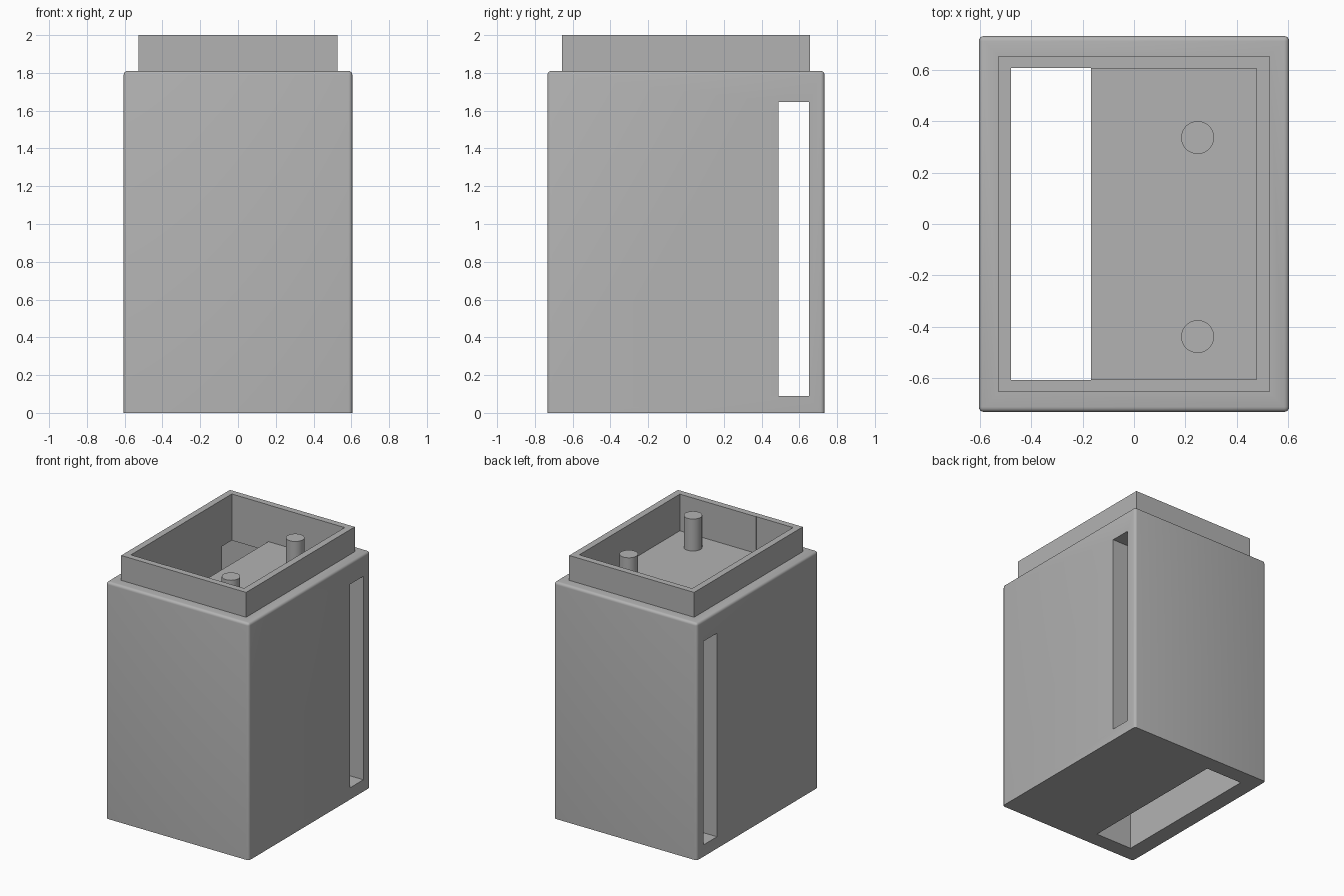
import bpy
import bmesh
from mathutils import Vector

if "Cube" in bpy.data.objects:
    bpy.data.objects.remove(bpy.data.objects["Cube"], do_unlink=True)

# Single grey plastic
grey = bpy.data.materials.new("light_grey_plastic")
grey.use_nodes = True
colour = (0.45, 0.45, 0.45, 1)
grey.diffuse_color = colour
grey.node_tree.nodes["Principled BSDF"].inputs["Base Color"].default_value = colour


def link(name, bm):
    mesh = bpy.data.meshes.new(name)
    bm.to_mesh(mesh)
    bm.free()
    mesh.materials.append(grey)
    ob = bpy.data.objects.new(name, mesh)
    bpy.context.collection.objects.link(ob)
    return ob


def box(name, x, y, z, radius=0):
    """Box from (min, max) spans; radius rounds every edge except the base."""
    bm = bmesh.new()
    bmesh.ops.create_cube(bm, size=1)
    for v in bm.verts:
        v.co = Vector([s[0] if c < 0 else s[1] for c, s in zip(v.co, (x, y, z))])
    if radius:
        edges = [e for e in bm.edges if max(v.co.z for v in e.verts) > z[0] + 0.01]
        bmesh.ops.bevel(bm, geom=edges, offset=radius, segments=4, profile=0.5, affect='EDGES')
    return link(name, bm)


def combine(target, other, operation):
    mod = target.modifiers.new(operation.title(), 'BOOLEAN')
    mod.operation = operation
    mod.solver = 'EXACT'
    mod.object = other
    bpy.context.view_layer.objects.active = target
    bpy.ops.object.modifier_apply(modifier=mod.name)
    bpy.data.objects.remove(other, do_unlink=True)


# Housing with a raised lip around the top
FLOOR = 1.72
housing = box("housing", (-0.605, 0.605), (-0.733, 0.733), (0, 1.81), radius=0.02)
combine(housing, box("lip", (-0.528, 0.528), (-0.656, 0.656), (1.7, 2)), 'UNION')

# Top tray, full-height chute and slot running through both sides
cutters = [
    box("tray_cutter", (-0.477, 0.477), (-0.607, 0.607), (FLOOR, 2.2)),
    box("chute_cutter", (-0.479, -0.168), (-0.609, 0.609), (-0.2, 2.3)),
    box("slot_cutter", (-0.8, 0.8), (0.49, 0.65), (0.09, 1.645)),
]
for cutter in cutters:
    combine(housing, cutter, 'DIFFERENCE')

# Two mounting posts on the tray floor
posts = []
for name, y in (("back_post", 0.337), ("front_post", -0.439)):
    bm = bmesh.new()
    bmesh.ops.create_cone(bm, cap_ends=True, segments=48, radius1=0.064, radius2=0.064, depth=0.255)
    bmesh.ops.translate(bm, verts=bm.verts, vec=(0.248, y, FLOOR - 0.01 + 0.255 / 2))
    posts.append(link(name, bm))

# Smooth shading only on the rounded edges and posts
bpy.ops.object.select_all(action='DESELECT')
for ob in [housing] + posts:
    ob.select_set(True)
bpy.context.view_layer.objects.active = housing
bpy.ops.object.shade_smooth_by_angle(angle=0.6)
